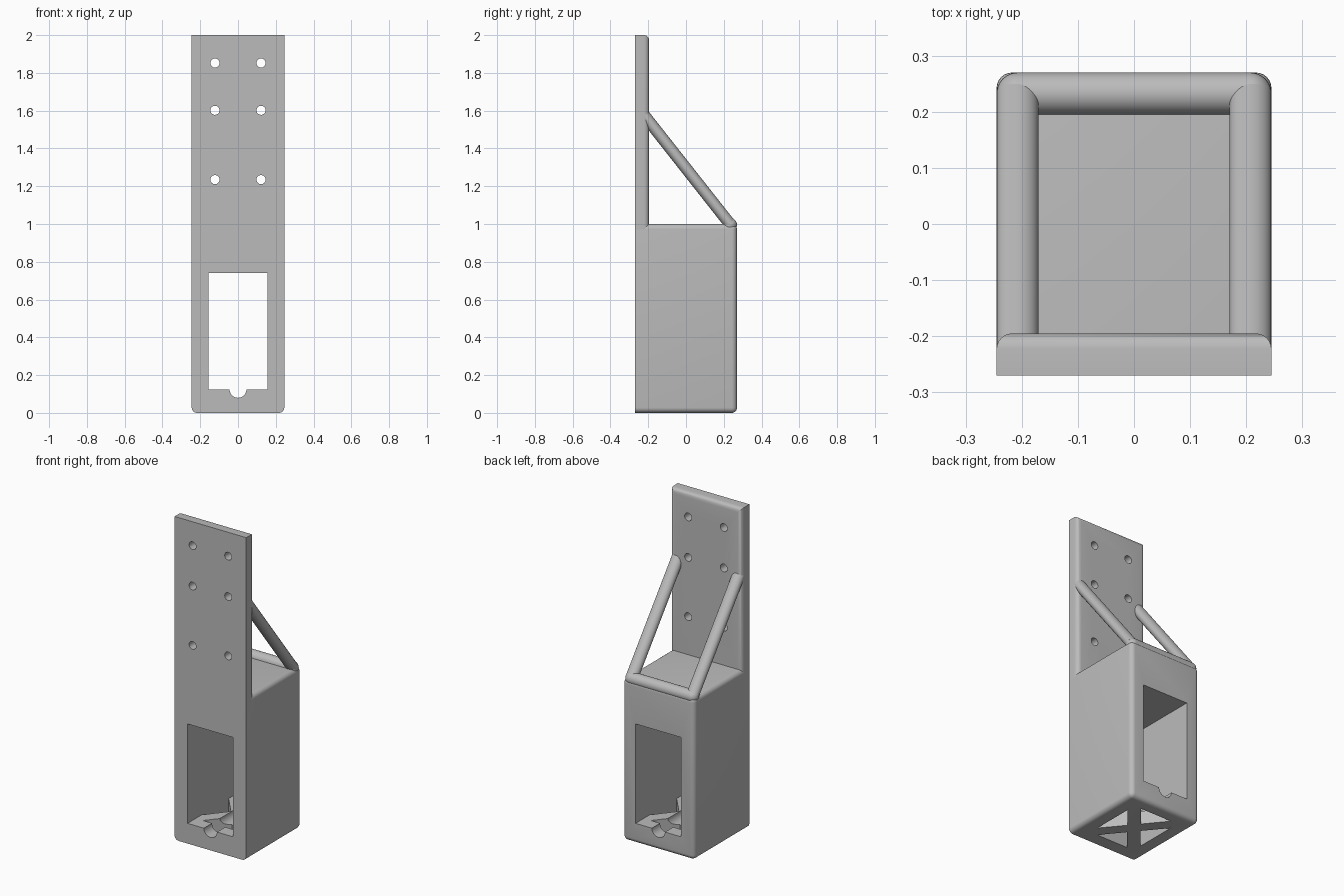
import bpy, bmesh, math
from mathutils import Vector, Matrix

cube = bpy.data.objects.get("Cube")
if cube:
    bpy.data.objects.remove(cube, do_unlink=True)

W, D, H = 0.245, 0.27, 2.0      # half width, half depth, height
BOX_H, T = 1.0, 0.075           # box height, wall and rod thickness
R = T / 2
FILLET = 0.028

grey = bpy.data.materials.new("plain grey")
grey.use_nodes = True
colour = (0.5, 0.5, 0.5, 1)
grey.diffuse_color = colour
grey.node_tree.nodes["Principled BSDF"].inputs["Base Color"].default_value = colour


def make(name, bm):
    bmesh.ops.recalc_face_normals(bm, faces=bm.faces)
    mesh = bpy.data.meshes.new(name)
    bm.to_mesh(mesh)
    bm.free()
    mesh.materials.append(grey)
    ob = bpy.data.objects.new(name, mesh)
    bpy.context.collection.objects.link(ob)
    return ob


def activate(ob):
    bpy.ops.object.select_all(action='DESELECT')
    ob.select_set(True)
    bpy.context.view_layer.objects.active = ob


def smooth(ob):
    activate(ob)
    bpy.ops.object.shade_smooth_by_angle(angle=math.radians(35))


def block(name, lo, hi, rounded=None):
    """Box between two corners; edges whose midpoint passes the rule are rounded."""
    lo, hi = Vector(lo), Vector(hi)
    bm = bmesh.new()
    bmesh.ops.create_cube(bm, size=1)
    bmesh.ops.scale(bm, vec=hi - lo, verts=bm.verts)
    bmesh.ops.translate(bm, vec=(lo + hi) / 2, verts=bm.verts)
    if rounded:
        edges = [e for e in bm.edges
                 if rounded((e.verts[0].co + e.verts[1].co) / 2)]
        bmesh.ops.bevel(bm, geom=edges, offset=FILLET, segments=6,
                        profile=0.5, affect='EDGES')
    return make(name, bm)


def rod(name, a, b, r_side, r_up, sides=32):
    """Elliptical rod between two points in a plane holding z."""
    a, b = Vector(a), Vector(b)
    axis = (b - a).normalized()
    side = Vector((1, 0, 0)) if abs(axis.x) < 0.5 else Vector((0, 1, 0))
    up = axis.cross(side)
    frame = Matrix((side * r_side, up * r_up, axis * (b - a).length)).transposed().to_4x4()
    bm = bmesh.new()
    bmesh.ops.create_cone(bm, cap_ends=True, segments=sides, radius1=1,
                          radius2=1, depth=1)
    bm.transform(Matrix.Translation((a + b) / 2) @ frame)
    return make(name, bm)


def prism(name, points, z0, z1):
    bm = bmesh.new()
    face = bm.faces.new([bm.verts.new((x, y, z0)) for x, y in points])
    top = bmesh.ops.extrude_face_region(bm, geom=[face])["geom"]
    bmesh.ops.translate(bm, vec=(0, 0, z1 - z0),
                        verts=[v for v in top if isinstance(v, bmesh.types.BMVert)])
    return make(name, bm)


def cut(ob, cutters):
    activate(ob)
    for c in cutters:
        c.hide_render = True
        mod = ob.modifiers.new("cut", 'BOOLEAN')
        mod.operation, mod.solver, mod.object = 'DIFFERENCE', 'EXACT', c
        bpy.ops.object.modifier_apply(modifier=mod.name)
        bpy.data.objects.remove(c, do_unlink=True)


# Hollow box with a straight window through it and a cable groove in the floor
box = block("holder_box", (-W, -D, 0), (W, D, BOX_H), lambda m: m.y > -D + 0.01)
SILL, HEAD, WIN = 0.125, 0.74, 0.156
cutters = [block("window_cutter", (-WIN, -1, SILL), (WIN, 1, HEAD)),
           rod("groove_cutter", (0, -1, SILL), (0, 1, SILL), 0.045, 0.045)]

# Four triangular floor openings that leave a diagonal cross
hx, hy = WIN, 0.19
diag = math.hypot(hx, hy)
gap_x, gap_y = R * diag / hy, R * diag / hx
for s in (-1, 1):
    cutters.append(prism("floor_cutter", [(s * hx, hy - gap_y), (s * hx, gap_y - hy),
                                          (s * gap_x, 0)], -0.1, 0.2))
    cutters.append(prism("floor_cutter", [(hx - gap_x, s * hy), (gap_x - hx, s * hy),
                                          (0, s * gap_y)], -0.1, 0.2))
cut(box, cutters)
smooth(box)

# Mounting plate with screw holes
plate = block("mounting_plate", (-W, -D, BOX_H - 0.1), (W, T - D, H),
              lambda m: m.y > T - D - 0.01 and m.z > BOX_H)
cut(plate, [rod("screw_cutter", (x, -1, z), (x, 1, z), 0.024, 0.024)
            for x in (-0.122, 0.122) for z in (1.235, 1.602, 1.852)])
smooth(plate)

# Sloping braces, rounded corner joints and the rear top bar
rx, ry = W - R, D - R
for s, side in ((1, "left"), (-1, "right")):
    smooth(rod(side + "_brace", (s * rx, ry, BOX_H), (s * rx, -ry, 1.59), R, 0.031))
    bm = bmesh.new()
    bmesh.ops.create_uvsphere(bm, u_segments=24, v_segments=16, radius=R)
    bmesh.ops.translate(bm, vec=(s * rx, ry, BOX_H - 0.005), verts=bm.verts)
    smooth(make(side + "_corner_joint", bm))
smooth(rod("rear_top_bar", (-rx, ry, BOX_H - 0.005), (rx, ry, BOX_H - 0.005), R, R))
